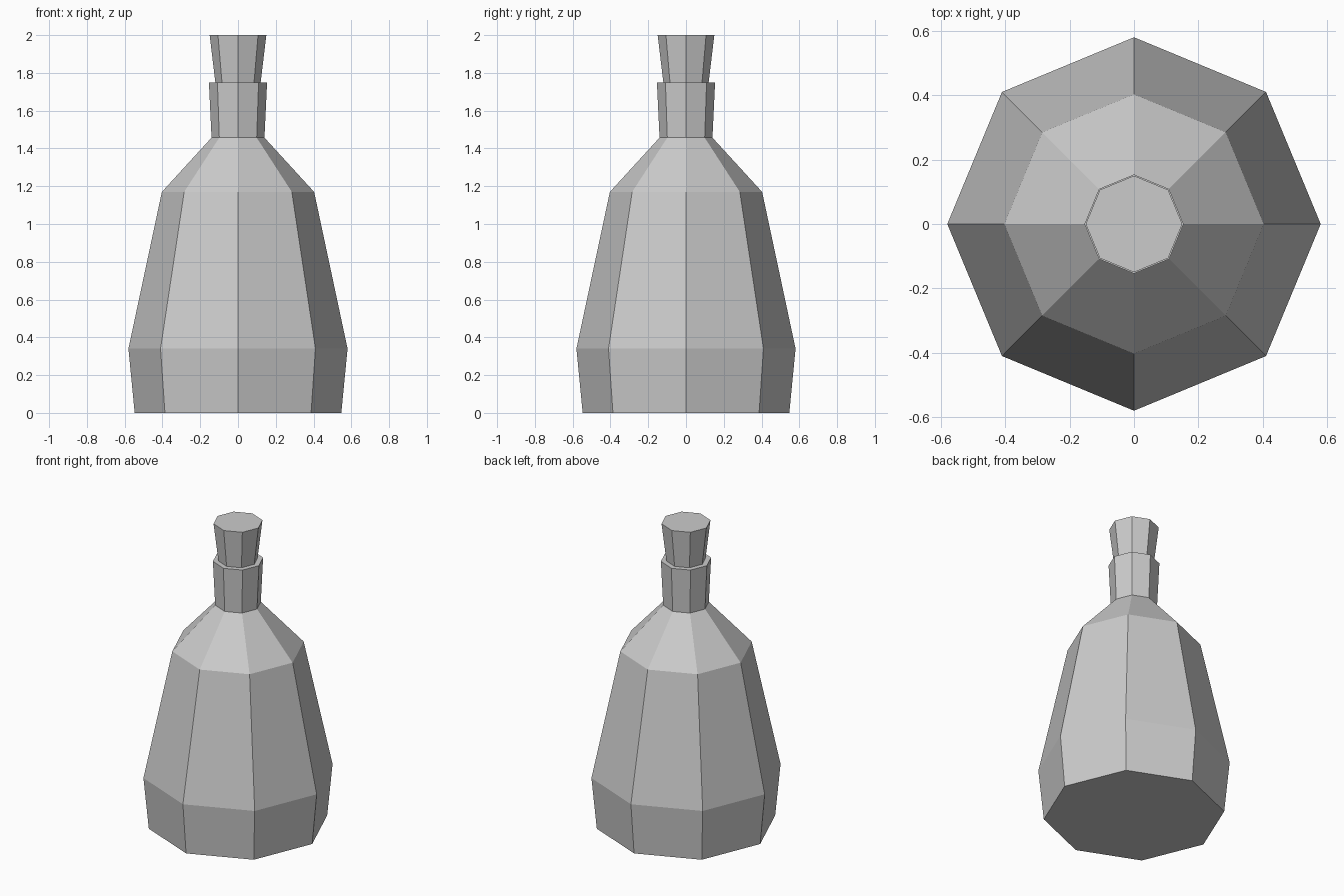
import bpy
import bmesh
from math import cos, sin, pi

SIDES = 8

cube = bpy.data.objects.get("Cube")
if cube:
    bpy.data.objects.remove(cube, do_unlink=True)


def make_material(name, color):
    mat = bpy.data.materials.new(name)
    mat.use_nodes = True
    mat.diffuse_color = color
    mat.node_tree.nodes["Principled BSDF"].inputs["Base Color"].default_value = color
    return mat


def lathe(name, profile, mat, cap_bottom=False, cap_top=False):
    """Turn a (radius, height) profile into a flat-sided solid."""
    bm = bmesh.new()
    rings = [[bm.verts.new((r * cos(2 * pi * i / SIDES), r * sin(2 * pi * i / SIDES), z))
              for i in range(SIDES)] for r, z in profile]
    for low, high in zip(rings, rings[1:]):
        for i in range(SIDES):
            j = (i + 1) % SIDES
            bm.faces.new((low[i], low[j], high[j], high[i]))
    if cap_bottom:
        bm.faces.new(rings[0][::-1])
    if cap_top:
        bm.faces.new(rings[-1])
    mesh = bpy.data.meshes.new(name)
    bm.to_mesh(mesh)
    bm.free()
    mesh.materials.append(mat)
    obj = bpy.data.objects.new(name, mesh)
    bpy.context.collection.objects.link(obj)
    return obj


grey = make_material("light grey", (0.6, 0.6, 0.6, 1))

# Bottle: base, body, shoulder, neck and the flat rim around the stopper
lathe("bottle", [(0.547, 0), (0.58, 0.34), (0.403, 1.17), (0.14, 1.457),
                 (0.154, 1.75), (0.12, 1.75)], grey, cap_bottom=True)

# Flared stopper
lathe("stopper", [(0.12, 1.75), (0.15, 2)], grey, cap_top=True)
